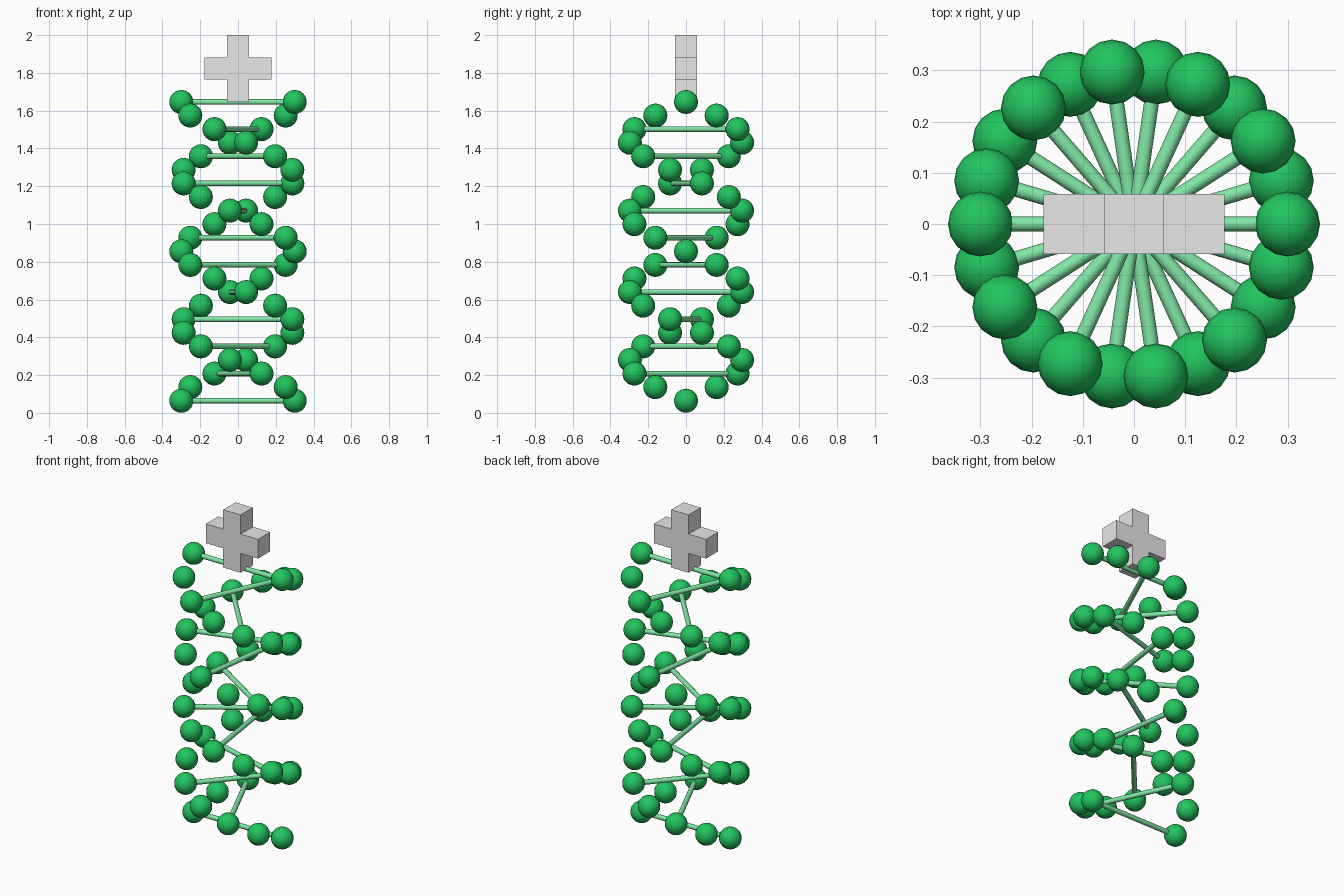
import bpy, bmesh, math
from mathutils import Vector

if "Cube" in bpy.data.objects:
    bpy.data.objects.remove(bpy.data.objects["Cube"], do_unlink=True)


def srgb(r, g, b):
    lin = [c / 12.92 if c < 0.04 else ((c + 0.055) / 1.055) ** 2.4 for c in (r / 255, g / 255, b / 255)]
    return (*lin, 1.0)


def material(name, colour):
    mat = bpy.data.materials.new(name)
    mat.use_nodes = True
    mat.diffuse_color = colour
    mat.node_tree.nodes["Principled BSDF"].inputs["Base Color"].default_value = colour
    return mat


bead_green = material("bead green", srgb(34, 197, 94))
rung_green = material("pale rung green", srgb(134, 239, 172))
cross_grey = material("cross grey", (0.8, 0.8, 0.8, 1.0))

RADIUS, BEAD, RUNG = 0.3, 0.0635, 0.0145
LEVELS = 23
BOTTOM, TOP = 0.0645, 1.646


def helix_point(level, side):
    """Centre of a bead: two full clockwise turns going up."""
    angle = -4 * math.pi * level / (LEVELS - 1)
    z = BOTTOM + (TOP - BOTTOM) * level / (LEVELS - 1)
    return Vector((side * RADIUS * math.cos(angle), side * RADIUS * math.sin(angle), z))


def smooth(obj, angle):
    bpy.ops.object.select_all(action="DESELECT")
    obj.select_set(True)
    bpy.context.view_layer.objects.active = obj
    bpy.ops.object.shade_smooth_by_angle(angle=math.radians(angle))


def add_bead(name, centre):
    bpy.ops.mesh.primitive_uv_sphere_add(segments=16, ring_count=12, radius=BEAD, location=centre)
    obj = bpy.context.object
    obj.name = name
    obj.data.materials.append(bead_green)
    smooth(obj, 60)


def add_rung(name, a, b):
    bpy.ops.mesh.primitive_cylinder_add(vertices=12, radius=RUNG, depth=(b - a).length, location=(a + b) / 2)
    obj = bpy.context.object
    obj.name = name
    obj.rotation_mode = "QUATERNION"
    obj.rotation_quaternion = (b - a).to_track_quat("Z", "X")
    obj.data.materials.append(rung_green)
    smooth(obj, 60)


# Two strands of beads, with a rung on every second level
for level in range(LEVELS):
    for strand, side in (("first", 1), ("second", -1)):
        add_bead(f"{strand}_strand_bead_{level}", helix_point(level, side))
    if level % 2 == 0:
        add_rung(f"rung_{level}", helix_point(level, -1), helix_point(level, 1))

# Cross on top: a central block with four arms extruded from it
arm = 0.118
bm = bmesh.new()
bmesh.ops.create_cube(bm, size=arm)
for face in [f for f in bm.faces if abs(f.normal.y) < 0.5]:
    direction = face.normal.copy()
    new = bmesh.ops.extrude_discrete_faces(bm, faces=[face])["faces"]
    bmesh.ops.translate(bm, verts=new[0].verts, vec=direction * arm)
bmesh.ops.recalc_face_normals(bm, faces=bm.faces)
mesh = bpy.data.meshes.new("top_cross")
bm.to_mesh(mesh)
bm.free()
mesh.materials.append(cross_grey)
cross = bpy.data.objects.new("top_cross", mesh)
cross.location.z = 2 - arm * 1.5
bpy.context.collection.objects.link(cross)
